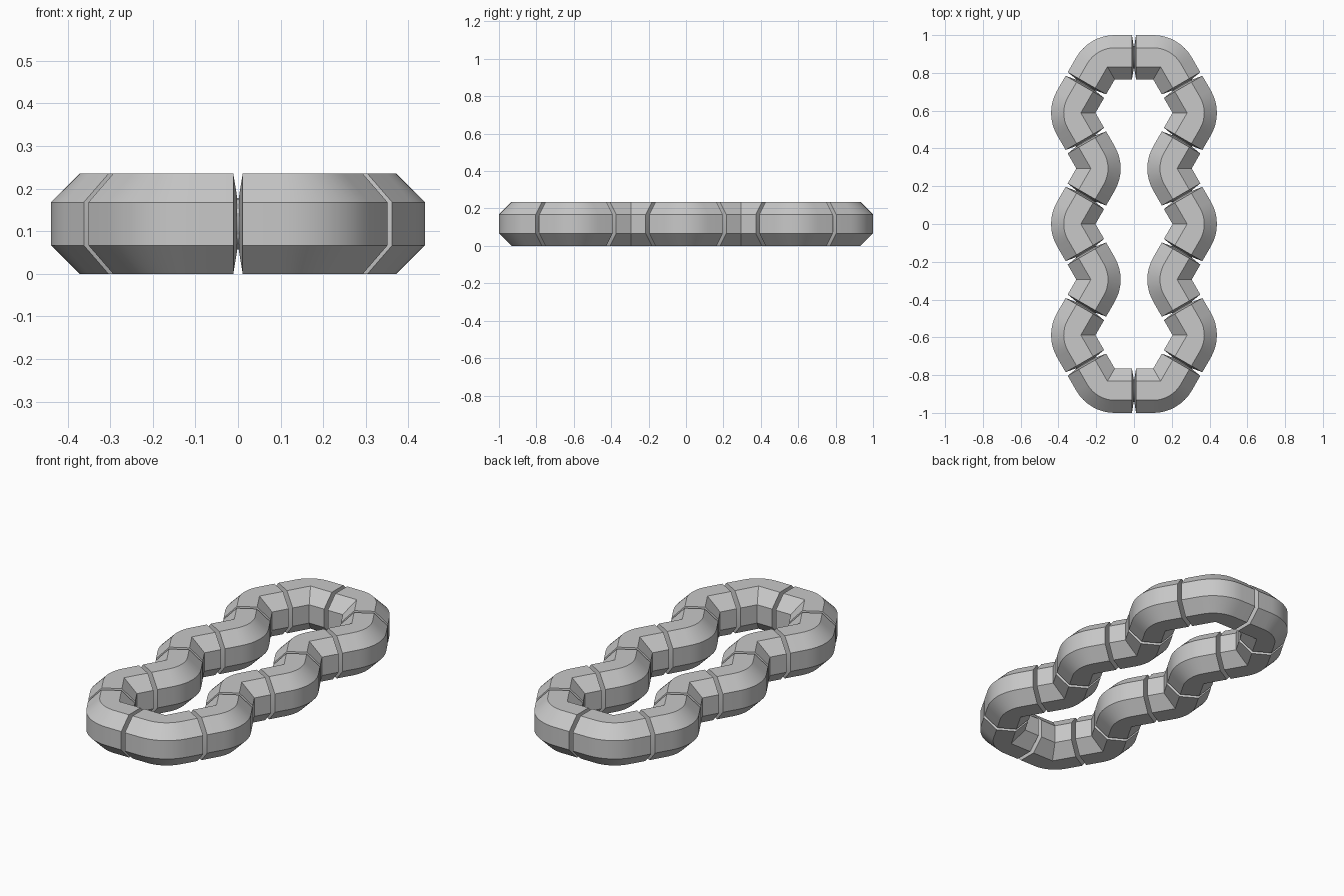
import bpy
import bmesh
from math import sin, cos, tan, pi
from mathutils import Vector, Matrix

cube = bpy.data.objects.get("Cube")
if cube:
    bpy.data.objects.remove(cube)

HALF = 0.1175                 # half width of the octagonal section
FLAT = 0.0505                 # half length of its flat sides
LEG = (1 - HALF) / (6 * sin(pi / 3))   # joint to corner
GAP, TIP = 0.011, 0.002       # groove half width at rim and at core
BEND = pi / 3
STEPS = 8

grey = bpy.data.materials.new("grey plastic")
grey.use_nodes = True
colour = (0.58, 0.58, 0.58, 1)
grey.diffuse_color = colour
grey.node_tree.nodes["Principled BSDF"].inputs["Base Color"].default_value = colour

SECTION = [(HALF, -FLAT), (HALF, FLAT), (FLAT, HALF), (-FLAT, HALF),
           (-HALF, FLAT), (-HALF, -FLAT), (-FLAT, -HALF), (FLAT, -HALF)]


def end_ring(origin, angle, shift, scale):
    """Section ring at a joint, moved along its heading."""
    along = Vector((cos(angle), -sin(angle)))
    out = Vector((sin(angle), cos(angle)))
    ring = []
    for u, z in SECTION:
        p = origin + along * shift + out * u * scale
        ring.append((p.x, p.y, z * scale))
    return ring


def bend_ring(t):
    """Outer points swing round the inside corner, inner ones meet in a mitre."""
    pivot = Vector((LEG - HALF * tan(BEND / 2), -HALF))
    ring = []
    for u, z in SECTION:
        if u > 0:
            p = pivot + Vector((sin(t), cos(t))) * (u + HALF)
        else:
            p = Vector((LEG + u * tan(BEND / 2), u))
        ring.append((p.x, p.y, z))
    return ring


def link_mesh(name, side):
    start = Vector((0, 0))
    end = Vector((LEG * (1 + cos(BEND)), -LEG * sin(BEND)))
    rings = [end_ring(start, 0, TIP, 0.53), end_ring(start, 0, GAP, 1)]
    rings += [bend_ring(BEND * i / STEPS) for i in range(STEPS + 1)]
    rings += [end_ring(end, BEND, -GAP, 1), end_ring(end, BEND, -TIP, 0.53)]
    bm = bmesh.new()
    loops = [[bm.verts.new((x, y * side, z)) for x, y, z in r] for r in rings]
    for a, b in zip(loops, loops[1:]):
        for i in range(len(a)):
            j = (i + 1) % len(a)
            bm.faces.new((a[i], a[j], b[j], b[i]))
    bm.faces.new(loops[0])
    bm.faces.new(loops[-1])
    bmesh.ops.remove_doubles(bm, verts=bm.verts, dist=0.0001)
    bmesh.ops.recalc_face_normals(bm, faces=bm.faces)
    mesh = bpy.data.meshes.new(name)
    bm.to_mesh(mesh)
    bm.free()
    mesh.materials.append(grey)
    return mesh


def pin_mesh():
    bm = bmesh.new()
    bmesh.ops.create_cone(bm, cap_ends=True, segments=24, radius1=0.06,
                          radius2=0.06, depth=0.05,
                          matrix=Matrix.Rotation(pi / 2, 4, 'Y'))
    mesh = bpy.data.meshes.new("joint_pin")
    bm.to_mesh(mesh)
    bm.free()
    mesh.materials.append(grey)
    return mesh


def place(name, mesh, spot, heading):
    obj = bpy.data.objects.new(name, mesh)
    obj.location = (spot.x, spot.y, HALF)
    obj.rotation_euler.z = heading
    bpy.context.collection.objects.link(obj)
    return obj


# Walk clockwise from the back joint, laying links and joint pins
meshes = {1: link_mesh("right_link", 1), -1: link_mesh("left_link", -1)}
pin = pin_mesh()
spot, heading = Vector((0, 1 - HALF)), 0.0
parts = []
for n, side in enumerate([1, 1, -1, 1, -1, 1, 1] * 2, 1):
    parts.append(place(f"curved_link_{n}", meshes[side], spot, heading))
    parts.append(place(f"joint_pin_{n}", pin, spot, heading))
    corner = spot + LEG * Vector((cos(heading), sin(heading)))
    heading -= side * BEND
    spot = corner + LEG * Vector((cos(heading), sin(heading)))

# Smooth the outer curves, keep the section edges sharp
bpy.ops.object.select_all(action='DESELECT')
for obj in parts:
    obj.select_set(True)
bpy.context.view_layer.objects.active = parts[0]
bpy.ops.object.shade_smooth_by_angle(angle=pi / 7)
